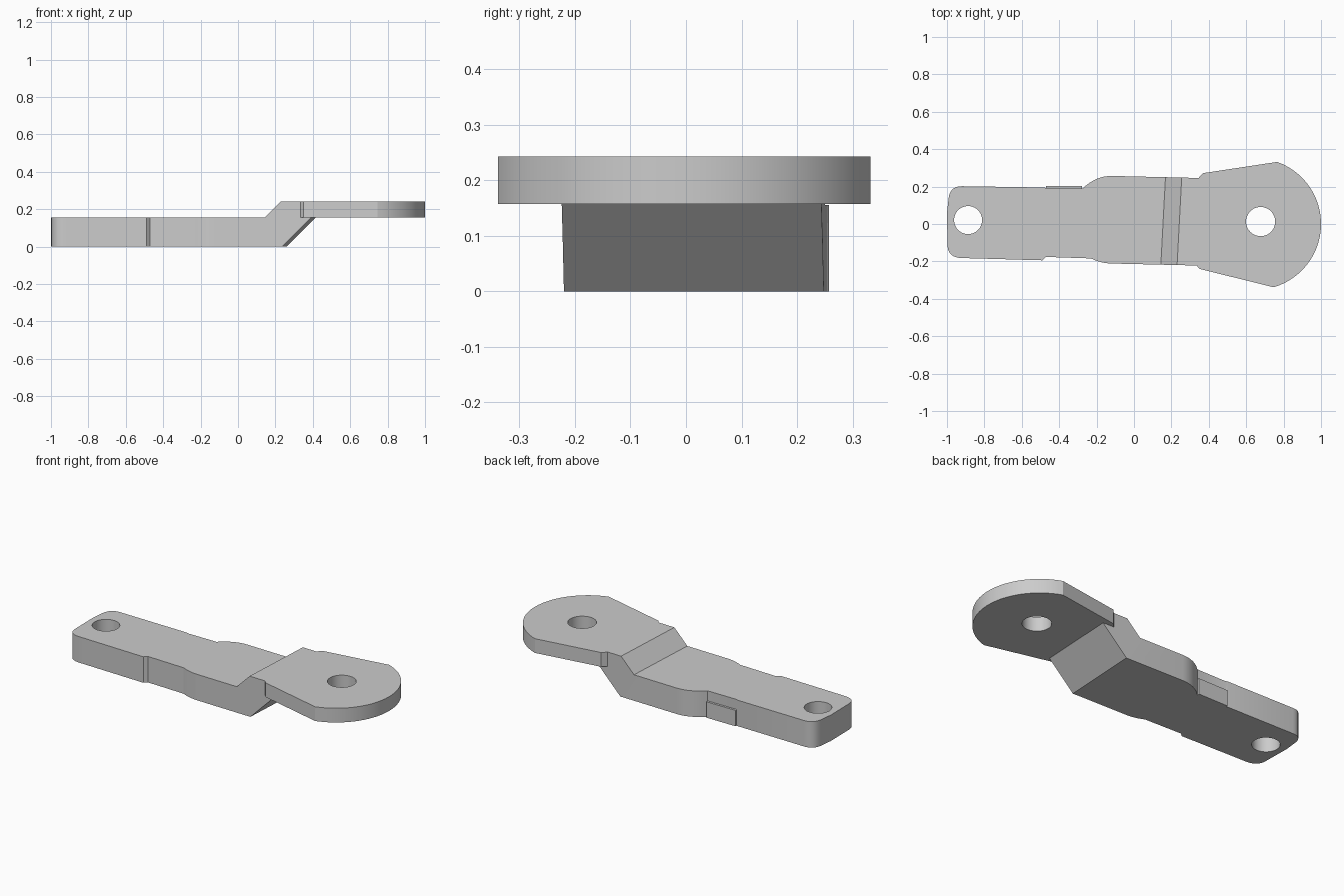
import bpy, bmesh, math
from mathutils import Vector

if "Cube" in bpy.data.objects:
    bpy.data.objects.remove(bpy.data.objects["Cube"])

steel = bpy.data.materials.new("grey steel")
steel.use_nodes = True
steel.diffuse_color = (0.6, 0.6, 0.6, 1)
steel.node_tree.nodes["Principled BSDF"].inputs["Base Color"].default_value = (0.6, 0.6, 0.6, 1)


def prism(name, base, offset):
    """Extrude a closed outline of 3D points along an offset."""
    bm = bmesh.new()
    face = bm.faces.new([bm.verts.new(p) for p in base])
    new = bmesh.ops.extrude_face_region(bm, geom=[face])["geom"]
    bmesh.ops.translate(bm, vec=offset, verts=[v for v in new if isinstance(v, bmesh.types.BMVert)])
    bmesh.ops.recalc_face_normals(bm, faces=bm.faces)
    mesh = bpy.data.meshes.new(name)
    bm.to_mesh(mesh)
    bm.free()
    mesh.materials.append(steel)
    obj = bpy.data.objects.new(name, mesh)
    bpy.context.collection.objects.link(obj)
    return obj


def plate(name, outline, low, high):
    return prism(name, [(x, y, low) for x, y in outline], (0, 0, high - low))


def bend(start, control, end, steps=8):
    """Rounded corner between two outline points."""
    a, c, b = Vector(start), Vector(control), Vector(end)
    ts = [i / steps for i in range(steps + 1)]
    return [tuple(a * (1 - t) ** 2 + c * 2 * t * (1 - t) + b * t * t) for t in ts]


def arc(cx, cy, r, start, end, steps):
    angles = [math.radians(start + (end - start) * i / steps) for i in range(steps + 1)]
    return [(cx + r * math.cos(a), cy + r * math.sin(a)) for a in angles]


def combine(target, tool, operation):
    mod = target.modifiers.new("combine", "BOOLEAN")
    mod.operation, mod.solver, mod.object = operation, "EXACT", tool
    bpy.ops.object.select_all(action="DESELECT")
    bpy.context.view_layer.objects.active = target
    target.select_set(True)
    bpy.ops.object.modifier_apply(modifier=mod.name)
    bpy.data.objects.remove(tool)


THICK, HEAD_LOW, TOP = 0.155, 0.157, 0.242

# Arm outline seen from above
arm_outline = (
    bend((-0.997, -0.115), (-0.995, -0.18), (-0.92, -0.182))
    + [(-0.49, -0.194), (-0.47, -0.176)]
    + bend((-0.23, -0.184), (-0.18, -0.208), (-0.13, -0.211))
    + [(0.335, -0.222), (0.44, -0.225), (0.44, 0.243), (0.345, 0.246)]
    + bend((-0.12, 0.257), (-0.205, 0.257), (-0.275, 0.19))
    + [(-0.46, 0.19), (-0.48, 0.195)]
    + bend((-0.92, 0.202), (-0.99, 0.204), (-0.993, 0.12))
    + [(-1.0, 0.06)]
)
arm = plate("offset_link", arm_outline, -0.1, 0.4)

# Side profile with the slightly skewed step, trimmed into the arm
side = [(-1.2, 0), (0.247, 0), (0.404, HEAD_LOW), (0.6, HEAD_LOW),
        (0.6, TOP), (0.242, TOP), (0.155, THICK), (-1.2, THICK)]
SKEW, REACH = 0.053, 0.5
step = prism("step_profile", [(x - SKEW * REACH, -REACH, z) for x, z in side],
             (2 * SKEW * REACH, 2 * REACH, 0))
combine(arm, step, "INTERSECT")

# Flared rounded head
head_outline = ([(0.335, -0.222), (0.35, -0.24)]
                + arc(0.648, 0, 0.352, -73.8, 70.5, 36)
                + [(0.37, 0.272), (0.345, 0.246)])
combine(arm, plate("head", head_outline, HEAD_LOW, TOP), "UNION")

# Small raised pad on the back edge
pad = [(-0.47, 0.18), (-0.277, 0.18), (-0.277, 0.203), (-0.47, 0.203)]
combine(arm, plate("edge_pad", pad, 0, 0.095), "UNION")

# Bolt holes
for x, y, r in [(-0.887, 0.021), (0.677, 0.013)] and [(-0.887, 0.021, 0.075), (0.677, 0.013, 0.078)]:
    combine(arm, plate("hole", arc(x, y, r, 0, 352.5, 47), -0.2, 0.5), "DIFFERENCE")

bpy.ops.object.shade_smooth_by_angle(angle=math.radians(20))
